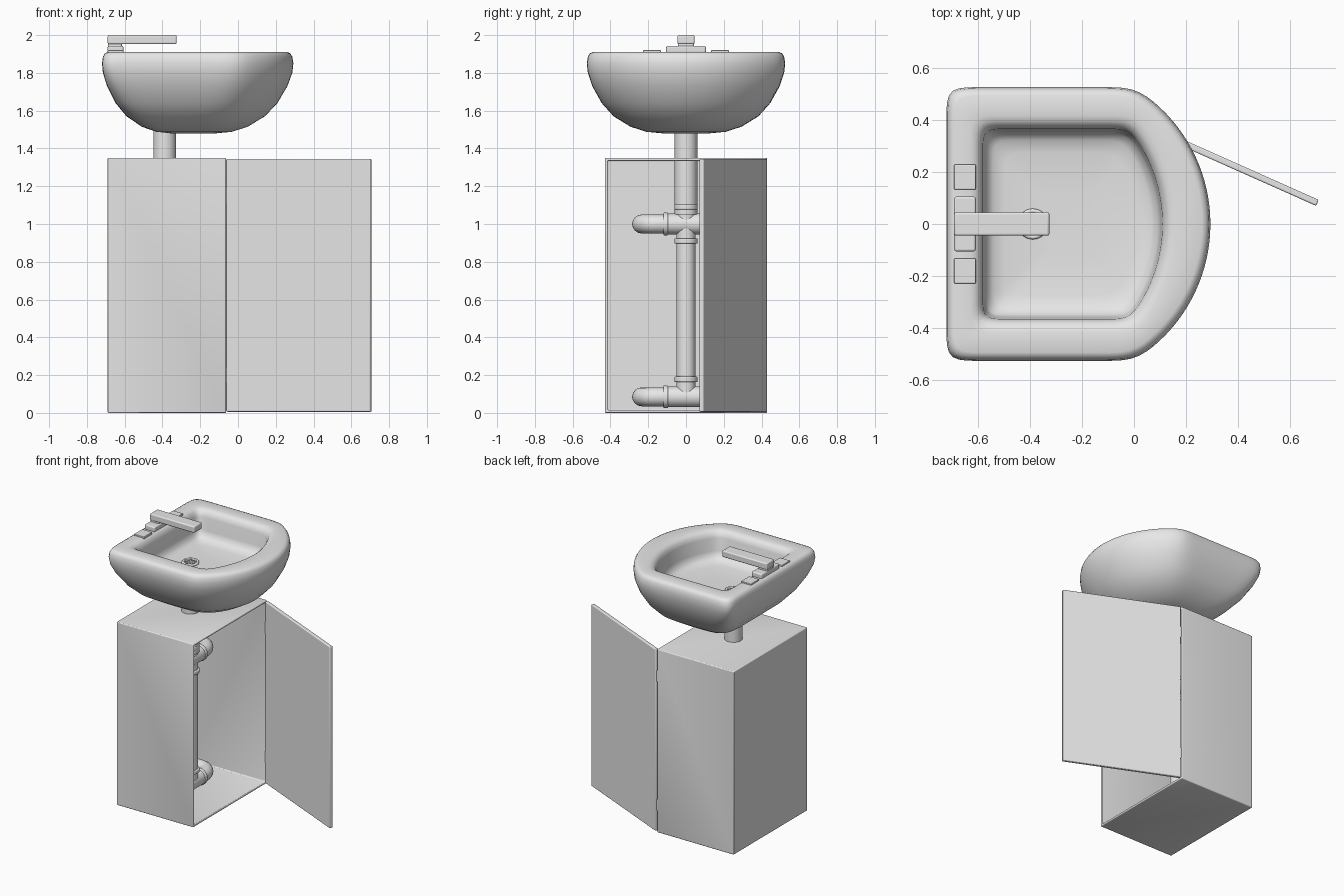
import bpy, bmesh, math
from mathutils import Vector, Matrix

cube = bpy.data.objects.get("Cube")
if cube:
    bpy.data.objects.remove(cube, do_unlink=True)

GREY = (0.8, 0.8, 0.8, 1)
mat = bpy.data.materials.new("light grey")
mat.use_nodes = True
mat.diffuse_color = GREY
mat.node_tree.nodes["Principled BSDF"].inputs["Base Color"].default_value = GREY


def finish(name, bm, smooth=35, bevel=0, shell=0):
    bmesh.ops.recalc_face_normals(bm, faces=bm.faces)
    me = bpy.data.meshes.new(name)
    bm.to_mesh(me)
    bm.free()
    ob = bpy.data.objects.new(name, me)
    bpy.context.collection.objects.link(ob)
    me.materials.append(mat)
    if shell:
        m = ob.modifiers.new("Shell", "SOLIDIFY")
        m.thickness, m.offset = shell, -1
    if bevel:
        m = ob.modifiers.new("Bevel", "BEVEL")
        m.width, m.segments = bevel, 3
    bpy.ops.object.select_all(action="DESELECT")
    ob.select_set(True)
    bpy.context.view_layer.objects.active = ob
    bpy.ops.object.shade_smooth_by_angle(angle=math.radians(smooth))
    return ob


def box(name, lo, hi, bevel=0.008, open_side=False, shell=0):
    bm = bmesh.new()
    bmesh.ops.create_cube(bm, size=1)
    lo, hi = Vector(lo), Vector(hi)
    for v in bm.verts:
        v.co = (lo + hi) / 2 + v.co * (hi - lo)
    if open_side:
        side = [f for f in bm.faces if f.calc_center_median().x > hi.x - 0.001]
        bmesh.ops.delete(bm, geom=side, context="FACES_ONLY")
    return finish(name, bm, bevel=bevel, shell=shell)


def cylinder(name, a, b, r, bevel=0):
    a, b = Vector(a), Vector(b)
    bm = bmesh.new()
    turn = (b - a).to_track_quat("Z", "Y").to_matrix().to_4x4()
    bmesh.ops.create_cone(bm, cap_ends=True, segments=32, radius1=r, radius2=r,
                          depth=(b - a).length,
                          matrix=Matrix.Translation((a + b) / 2) @ turn)
    return finish(name, bm, bevel=bevel)


def tube(name, points, r, closed=False):
    cu = bpy.data.curves.new(name, "CURVE")
    cu.dimensions = "3D"
    cu.bevel_depth, cu.bevel_resolution, cu.use_fill_caps = r, 6, True
    sp = cu.splines.new("POLY")
    sp.points.add(len(points) - 1)
    for p, co in zip(sp.points, points):
        p.co = (*co, 1)
    sp.use_cyclic_u = closed
    sp.use_smooth = True
    cu.materials.append(mat)
    ob = bpy.data.objects.new(name, cu)
    bpy.context.collection.objects.link(ob)


# Basin outline: straight back and sides, bowed front, softened corners
N = 112


def outline(back, side_end, front, w, soften):
    bow = front - side_end
    rad = (w * w + bow * bow) / (2 * bow)
    a = math.asin(w / rad)
    pts = [Vector((front - rad + rad * math.cos(t), rad * math.sin(t)))
           for t in [a * i / 40 for i in range(-40, 41)]]
    pts = [Vector((front, 0))] + pts[41:] + [Vector((back, w)), Vector((back, -w))] + pts[:40]
    loop = pts + [pts[0]]
    total = sum((q - p).length for p, q in zip(loop, loop[1:]))
    out, walked, k = [], 0, 0
    for i in range(N):
        d = total * i / N
        while walked + (loop[k + 1] - loop[k]).length < d:
            walked += (loop[k + 1] - loop[k]).length
            k += 1
        seg = loop[k + 1] - loop[k]
        out.append(loop[k] + seg * ((d - walked) / seg.length))
    for _ in range(soften):
        out = [(out[i - 1] + 2 * out[i] + out[(i + 1) % N]) / 4 for i in range(N)]
    return out


MID = Vector((-0.24, 0))
OUTER = (-0.72, 0.0, 0.295, 0.525)
INNER = (-0.58, -0.02, 0.11, 0.365)
# scale, height, corner softening
outer_rings = [(0.2, 1.478, 40), (0.40, 1.488, 40), (0.56, 1.515, 34), (0.73, 1.57, 24),
               (0.85, 1.64, 16), (0.945, 1.73, 9), (0.99, 1.8, 5), (1.0, 1.85, 4),
               (0.99, 1.885, 4), (0.97, 1.903, 4), (0.94, 1.91, 4)]
inner_rings = [(1.14, 1.91, 4), (1.08, 1.905, 4), (1.03, 1.89, 4), (1.0, 1.86, 4),
               (0.98, 1.77, 4), (0.95, 1.735, 4), (0.88, 1.715, 5), (0.75, 1.705, 8),
               (0.3, 1.70, 12)]
bm = bmesh.new()
loops = []
for shape, rings in ((OUTER, outer_rings), (INNER, inner_rings)):
    for s, z, soft in rings:
        loops.append([bm.verts.new((*(MID + (p - MID) * s), z))
                      for p in outline(*shape, soft)])
for a, b in zip(loops, loops[1:]):
    for i in range(N):
        j = (i + 1) % N
        bm.faces.new((a[i], a[j], b[j], b[i]))
bm.faces.new(loops[0])
bm.faces.new(loops[-1])
finish("basin", bm, smooth=50)

# Tap with spout and two flat buttons
box("tap_base", (-0.69, -0.105, 1.905), (-0.607, 0.105, 1.943))
box("tap_stem", (-0.688, -0.042, 1.935), (-0.615, 0.042, 1.96))
box("tap_spout", (-0.69, -0.045, 1.952), (-0.325, 0.045, 2.0))
for side, y in (("right", -0.18), ("left", 0.18)):
    box(side + "_tap_button", (-0.69, y - 0.048, 1.9), (-0.607, y + 0.048, 1.92), 0.004)

# Drain strainer
PX = -0.388
ring = [(PX + 0.05 * math.cos(t), 0.05 * math.sin(t), 1.706)
        for t in [math.tau * i / 32 for i in range(32)]]
tube("drain_ring", ring, 0.009, True)
for k in range(3):
    d = Vector((math.cos(k * math.pi / 3), math.sin(k * math.pi / 3), 0)) * 0.05
    c = Vector((PX, 0, 1.708))
    tube("drain_bar_%d" % (k + 1), [c - d, c + d], 0.006)

# Cabinet shell, open on one side, and its swung door
box("cabinet", (-0.69, -0.43, 0), (-0.064, 0.43, 1.35), 0.006, True, 0.022)
door = box("door", (0, -0.025, 0.006), (0.835, 0, 1.345), 0.006)
door.location = (-0.054, 0.432, 0)
door.rotation_euler.z = math.radians(-24)
for k, z in enumerate((0.2, 1.15)):
    cylinder("hinge_%d" % (k + 1), (-0.062, 0.418, z - 0.04), (-0.062, 0.418, z + 0.04), 0.008)

# Plumbing: vertical waste pipe, two tees with elbows into the back panel
cylinder("drain_pipe", (PX, 0, 1.05), (PX, 0, 1.56), 0.06)
cylinder("waste_pipe", (PX, 0, 0.085), (PX, 0, 1.06), 0.05)
for label, z, collars in (("upper", 1.0, (0.91, 1.09)), ("lower", 0.085, (0.178,))):
    for cz in collars:
        cylinder(label + "_collar", (PX, 0, cz - 0.014), (PX, 0, cz + 0.014), 0.062, 0.005)
    cylinder(label + "_tee", (PX, -0.1, z), (PX, 0.1, z), 0.055)
    for side, s in (("right", -1), ("left", 1)):
        cylinder(label + "_%s_collar" % side, (PX, s * 0.095, z), (PX, s * 0.12, z), 0.06, 0.005)
        bend = [(PX - 0.08 + 0.08 * math.cos(t), s * (0.155 + 0.08 * math.sin(t)), z)
                for t in [math.pi / 2 * i / 10 for i in range(11)]]
        tube(label + "_%s_elbow" % side,
             [(PX, s * 0.08, z)] + bend + [(-0.675, s * 0.235, z)], 0.05)
